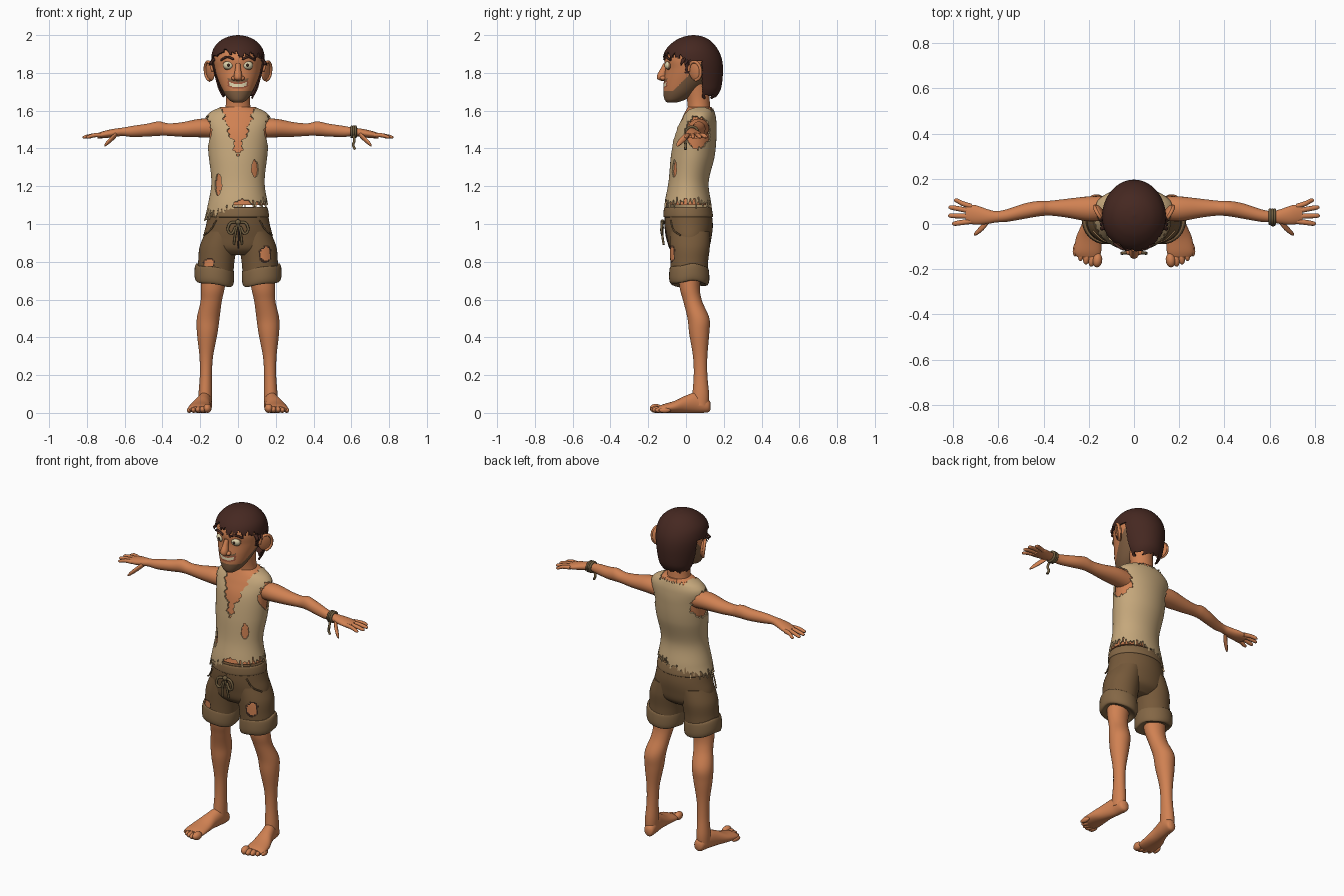
import bpy, bmesh, math
from math import sin, cos, pi
from mathutils import Vector, Matrix, Euler

if "Cube" in bpy.data.objects:
    bpy.data.objects.remove(bpy.data.objects["Cube"])


def material(name, r, g, b):
    m = bpy.data.materials.new(name)
    m.use_nodes = True
    m.diffuse_color = (r, g, b, 1)
    m.node_tree.nodes["Principled BSDF"].inputs["Base Color"].default_value = (r, g, b, 1)
    return m


SKIN = material("tan skin", .63, .22, .085)
LINEN = material("cream linen", .56, .39, .20)
CANVAS = material("brown canvas", .18, .10, .042)
CUFF = material("light canvas", .23, .135, .06)
HAIR = material("dark brown hair", .06, .021, .015)
STUBBLE = material("stubble", .22, .115, .055)
WHITE = material("eye white", .75, .66, .42)
DARK = material("dark line", .04, .02, .012)
LIPS = material("lips", .36, .10, .05)
TWINE = material("twine", .16, .11, .05)


def finish(name, bm, mats):
    for f in bm.faces:
        f.smooth = True
    for e in bm.edges:
        if len(e.link_faces) == 2 and e.calc_face_angle(0) > .9:
            e.smooth = False
    me = bpy.data.meshes.new(name)
    bm.to_mesh(me)
    bm.free()
    for m in mats:
        me.materials.append(m)
    ob = bpy.data.objects.new(name, me)
    bpy.context.collection.objects.link(ob)
    return ob


def spline(rows, steps):
    """Smooth rows of numbers with a Catmull-Rom curve."""
    out = []
    for i in range(len(rows) - 1):
        quad = [rows[max(0, min(len(rows) - 1, i + k))] for k in (-1, 0, 1, 2)]
        for s in range(steps):
            t = s / steps
            out.append([b + .5 * t * (c - a + t * (2*a - 5*b + 4*c - d + t * (3 * (b - c) + d - a)))
                        for a, b, c, d in zip(*quad)])
    return out + [list(rows[-1])]


def loft(name, rows, *mats, plane="z", sides=32, steps=6, keep=None, paint=None, thick=0):
    """Skin ellipses (x, y, z, a, b); keep and paint are rules on face centres."""
    u, v = {"z": ((1, 0, 0), (0, 1, 0)), "x": ((0, 1, 0), (0, 0, 1)),
            "y": ((1, 0, 0), (0, 0, 1))}[plane]
    u, v = Vector(u), Vector(v)
    bm = bmesh.new()
    rings = []
    for x, y, z, a, b in spline(rows, steps):
        rings.append([bm.verts.new(Vector((x, y, z)) + u * a * cos(2*pi*k/sides) + v * b * sin(2*pi*k/sides))
                      for k in range(sides)])
    for lo, hi in zip(rings, rings[1:]):
        for k in range(sides):
            j = (k + 1) % sides
            bm.faces.new((lo[k], lo[j], hi[j], hi[k]))
    bm.faces.new(rings[0])
    bm.faces.new(rings[-1])
    bmesh.ops.recalc_face_normals(bm, faces=bm.faces)
    if keep:
        gone = [f for f in bm.faces if not keep(f.calc_center_median())]
        bmesh.ops.delete(bm, geom=gone, context="FACES")
        rim = [w for w in bm.verts if w.is_boundary]
        bmesh.ops.smooth_vert(bm, verts=rim, factor=.4, use_axis_x=True, use_axis_y=True, use_axis_z=True)
    if paint:
        for f in bm.faces:
            f.material_index = paint(f.calc_center_median())
    if thick:
        bmesh.ops.solidify(bm, geom=bm.faces[:], thickness=thick)
    return finish(name, bm, mats)


def blob(name, loc, size, mat, rot=(0, 0, 0)):
    bm = bmesh.new()
    mx = Matrix.LocRotScale(Vector(loc), Euler(rot), Vector(size))
    bmesh.ops.create_uvsphere(bm, u_segments=20, v_segments=12, radius=1, matrix=mx)
    return finish(name, bm, [mat])


def cord(name, pts, r, mat, closed=False):
    cu = bpy.data.curves.new(name, "CURVE")
    cu.dimensions, cu.bevel_depth, cu.use_fill_caps = "3D", r, True
    cu.resolution_u, cu.bevel_resolution = 6, 3
    sp = cu.splines.new("BEZIER")
    sp.bezier_points.add(len(pts) - 1)
    sp.use_cyclic_u = closed
    for p, co in zip(sp.bezier_points, pts):
        p.co = co
        p.handle_left_type = p.handle_right_type = "AUTO"
    cu.materials.append(mat)
    bpy.context.collection.objects.link(bpy.data.objects.new(name, cu))


def span(z, front, back, half):
    return (0, (front + back) / 2, z, half, (back - front) / 2)


def jag(t):
    return .012 * sin(41 * t) + .009 * sin(97 * t + 1) + .006 * sin(23 * t + 2)


def inside(c, x, z, w, h):
    return ((c.x - x) / w) ** 2 + ((c.z - z) / h) ** 2 < 1 + 12 * jag(c.x * 2 + c.z * 3)


# Torso and ragged sleeveless shirt
trunk = [span(1.0, -.118, .145, .185), span(1.1, -.115, .135, .16), span(1.22, -.093, .12, .141),
         span(1.36, -.08, .152, .155), span(1.48, -.06, .162, .166), span(1.55, -.032, .16, .176),
         span(1.59, -.012, .152, .15), span(1.62, .005, .14, .09)]
loft("torso", [(x, y, z, a * .93, b * .93) for x, y, z, a, b in trunk[1:]], SKIN)


def shirt_keep(c):
    ang = math.atan2(c.y - .04, c.x)
    rough = jag(ang)
    if c.z < 1.085 + .22 * c.x + 1.3 * rough:
        return False
    if c.z > 1.605 + rough * .5 and abs(c.x) < .085:
        return False
    if c.y < .06 and abs(c.x) < (c.z - 1.36) * .36 + .6 * jag(c.z * 2):
        return False
    if abs(c.x) > .1 and ((c.y - .062) / .066) ** 2 + ((c.z - 1.485) / .085) ** 2 < 1 + 10 * jag(c.y * 3 + c.z * 2):
        return False
    tears = ((-.105, 1.21, .017, .05), (.09, 1.29, .017, .045), (.03, 1.1, .05, .03))
    return c.y > 0 or not any(inside(c, *t) for t in tears)


loft("shirt", trunk, LINEN, sides=144, steps=13, keep=shirt_keep, thick=.008)


# Shorts with worn holes, rolled cuffs and a drawstring
def worn(c):
    if c.y > 0:
        return 0
    for x, z, w, h in ((-.155, .79, .024, .024), (.145, .84, .027, .036)):
        if inside(c, x, z, w, h):
            return 1
        if inside(c, x, z, w * 1.25, h * 1.25):
            return 2
    return 0


loft("shorts_seat", [span(.835, -.05, .08, .12), span(.87, -.085, .12, .175), span(.93, -.1, .135, .184),
                     span(1.0, -.112, .142, .168), span(1.09, -.112, .13, .152)], CANVAS, sides=48)
loft("waistband", [span(1.035, -.112, .135, .155), span(1.042, -.119, .143, .164),
                   span(1.08, -.117, .136, .158), span(1.09, -.11, .13, .15)], CUFF, sides=48)
for s in (-1, 1):
    cord("drawstring_loop", [(0, -.122, 1.01), (s * .045, -.128, 1.0), (s * .04, -.128, .95),
                             (s * .012, -.124, .985)], .007, TWINE)
    cord("drawstring_end", [(0, -.124, 1.01), (s * .014, -.126, .95), (s * .022, -.118, .89)], .006, TWINE)
    cord("pocket_seam", [(s * .115, -.082, 1.02), (s * .145, -.067, .97), (s * .182, -.03, .94)], .004, CUFF)
blob("drawstring_knot", (0, -.124, 1.01), (.015, .012, .014), TWINE)
cord("fly_seam", [(0, -.11, 1.03), (.004, -.106, .95), (0, -.085, .87)], .004, DARK)

for s, side in ((1, "left"), (-1, "right")):
    def mirrored(rows):
        return [(r[0] * s, *r[1:]) for r in rows]

    loft(side + "_shorts_leg", mirrored([(.085, .02, .96, .085, .105), (.105, .02, .88, .098, .106),
         (.115, .017, .8, .096, .1), (.122, .017, .72, .096, .098)]), CANVAS, SKIN, DARK,
         sides=80, steps=12, paint=worn)
    cuff = loft(side + "_cuff", mirrored([(.126, .017, .69, .07, .07), (.126, .017, .683, .095, .096),
                (.126, .017, .705, .104, .106), (.125, .017, .75, .104, .105),
                (.124, .017, .772, .097, .099), (.123, .017, .765, .08, .08)]), CUFF)
    for vert in cuff.data.vertices:
        vert.co.z += (abs(vert.co.x) - .125) * .14 + .006 * sin(vert.co.y * 40)

    # Legs and bare feet
    loft(side + "_leg", mirrored([(.125, .02, .76, .07, .062), (.133, .02, .66, .062, .053),
         (.142, .036, .59, .056, .05), (.158, .066, .5, .06, .058), (.163, .07, .42, .054, .053),
         (.168, .075, .3, .036, .038), (.17, .077, .2, .032, .036), (.173, .078, .1, .036, .044),
         (.174, .075, .04, .035, .045)]), SKIN)
    loft(side + "_foot", mirrored([(.166, .13, .036, .012, .018), (.168, .116, .038, .03, .035),
         (.175, .06, .054, .036, .054), (.188, 0, .046, .043, .046), (.2, -.06, .032, .056, .032),
         (.205, -.12, .023, .06, .023), (.203, -.145, .019, .05, .016)]), SKIN, plane="y")
    for i in range(5):
        r = (.024, .018, .017, .015, .014)[i]
        blob(f"{side}_toe_{i + 1}", (s * (.162 + .024 * i), -.16 + .003 * i * i, r), (r * .9, .032, r), SKIN,
             (0, 0, s * .12))

    # Arms and hands
    loft(side + "_arm", mirrored([(.12, .07, 1.505, .052, .05), (.2, .067, 1.508, .055, .049),
         (.3, .07, 1.5, .041, .038), (.37, .07, 1.5, .033, .033), (.42, .068, 1.505, .034, .038),
         (.48, .058, 1.497, .034, .034), (.56, .038, 1.49, .028, .029), (.61, .032, 1.488, .025, .022),
         (.65, .033, 1.483, .033, .022), (.7, .04, 1.475, .043, .02), (.745, .046, 1.467, .04, .014)]),
         SKIN, plane="x", sides=24)
    for i, (base, tip, reach) in enumerate(((.012, .002, .805), (.034, .037, .822),
                                            (.056, .073, .82), (.078, .104, .797))):
        mid = (base + tip) / 2
        loft(f"{side}_finger_{i + 1}", mirrored([(.72, base, 1.471, .012, .012), (.76, mid, 1.47, .0115, .011),
             (reach - .012, tip, 1.461, .01, .009), (reach, tip, 1.459, .003, .003)]),
             SKIN, plane="x", sides=12, steps=4)
    loft(side + "_thumb", mirrored([(.64, .02, 1.478, .014, .014), (.665, -.01, 1.455, .016, .016),
         (.695, -.037, 1.427, .012, .012), (.708, -.046, 1.415, .004, .005)]),
         SKIN, plane="x", sides=12, steps=4)

    # Ears, eyes and brows
    tilt = (0, s * .12, s * -.55)
    blob(side + "_ear", (s * .147, .05, 1.81), (.013, .04, .053), SKIN, tilt)
    turn = Euler(tilt).to_matrix()
    ring = [Vector((s * .147, .05, 1.81)) + turn @ Vector((s * .008, .037 * cos(a), .05 * sin(a)))
            for a in [k * pi / 4 for k in range(-2, 5)]]
    cord(side + "_ear_rim", ring, .008, SKIN)
    blob(side + "_eye_socket", (s * .052, -.093, 1.84), (.03, .012, .025), STUBBLE, (0, 0, s * .3))
    blob(side + "_eye", (s * .052, -.095, 1.84), (.026, .017, .021), WHITE, (0, 0, s * .3))
    blob(side + "_pupil", (s * .05, -.11, 1.84), (.008, .005, .009), DARK)
    cord(side + "_brow", [(s * .022, -.115, 1.872), (s * .055, -.108, 1.884), (s * .09, -.082, 1.868)], .006, HAIR)
    blob(side + "_nostril", (s * .022, -.122, 1.772), (.014, .016, .012), SKIN)


# Head, with stubble and a wide smile set on the face
def face(c):
    smile = c.z - 1.722 - 5 * c.x * c.x
    if c.y < -.02 and abs(c.x) < .055:
        if abs(c.x) < .047 and .002 < smile < .019:
            return 2
        if -.007 < smile < .026:
            return 3
        if .026 <= smile < .037:
            return 1
    return int(c.z < 1.702 + max(0, c.y + .07) * 1.0)


loft("head", [span(1.643, -.1, -.05, .025), span(1.66, -.114, 0, .05), span(1.7, -.12, .06, .078),
              span(1.76, -.117, .12, .104), span(1.82, -.11, .155, .123), span(1.88, -.112, .165, .129),
              span(1.94, -.08, .14, .112), span(1.975, -.025, .09, .05)],
     SKIN, STUBBLE, WHITE, LIPS, sides=128, steps=13, paint=face)
loft("neck", [(0, .075, 1.54, .08, .07), (0, .07, 1.6, .068, .06), (0, .065, 1.66, .064, .06),
              (0, .055, 1.74, .07, .065)], SKIN)
loft("nose", [(0, -.108, 1.85, .012, .012), (0, -.118, 1.82, .015, .018), (0, -.128, 1.79, .021, .024),
              (0, -.128, 1.768, .02, .024), (0, -.12, 1.758, .01, .012)], SKIN, sides=20)


# Cropped hair with an uneven hairline
def hair_keep(c):
    rough = jag(c.x * 3 + c.y * 2)
    if c.y > .085:
        return c.z > 1.675 + rough * .5
    if c.y > .03:
        return c.z > 1.865
    if c.y > -.005:
        return c.z > 1.8 + rough
    thin = .035 * math.exp(-((c.x + .06) / .025) ** 2)
    return c.z > 1.893 + rough + thin - .25 * max(0, abs(c.x) - .08)


loft("hair", [span(1.66, .03, .15, .075), span(1.7, 0, .178, .097), span(1.74, -.05, .19, .113),
              span(1.82, -.11, .196, .135), span(1.88, -.122, .188, .141), span(1.93, -.102, .165, .129),
              span(1.97, -.058, .13, .094), span(1.992, -.01, .088, .05), span(2.0, .035, .045, .004)],
     HAIR, sides=128, steps=10, keep=hair_keep, thick=.008)
for s in (-1, 1):
    for k in range(3):
        loft("hair_tuft", [(s * (.125 - .004 * k), .03 - .02 * k, 1.875, .014, .012),
                           (s * .142, .02 - .02 * k, 1.855, .009, .008),
                           (s * (.155 - .008 * k), .012 - .02 * k, 1.838, .001, .001)], HAIR, sides=8, steps=3)

# Twine bracelet on the left wrist
for k in range(3):
    cord("bracelet", [(.602 + .01 * k, .032 + .03 * cos(a), 1.488 + .027 * sin(a))
                      for a in [j * pi / 4 for j in range(8)]], .007, TWINE, True)
cord("bracelet_tail", [(.612, .005, 1.468), (.616, -.004, 1.44), (.61, -.002, 1.42), (.62, -.003, 1.395)],
     .007, TWINE)
